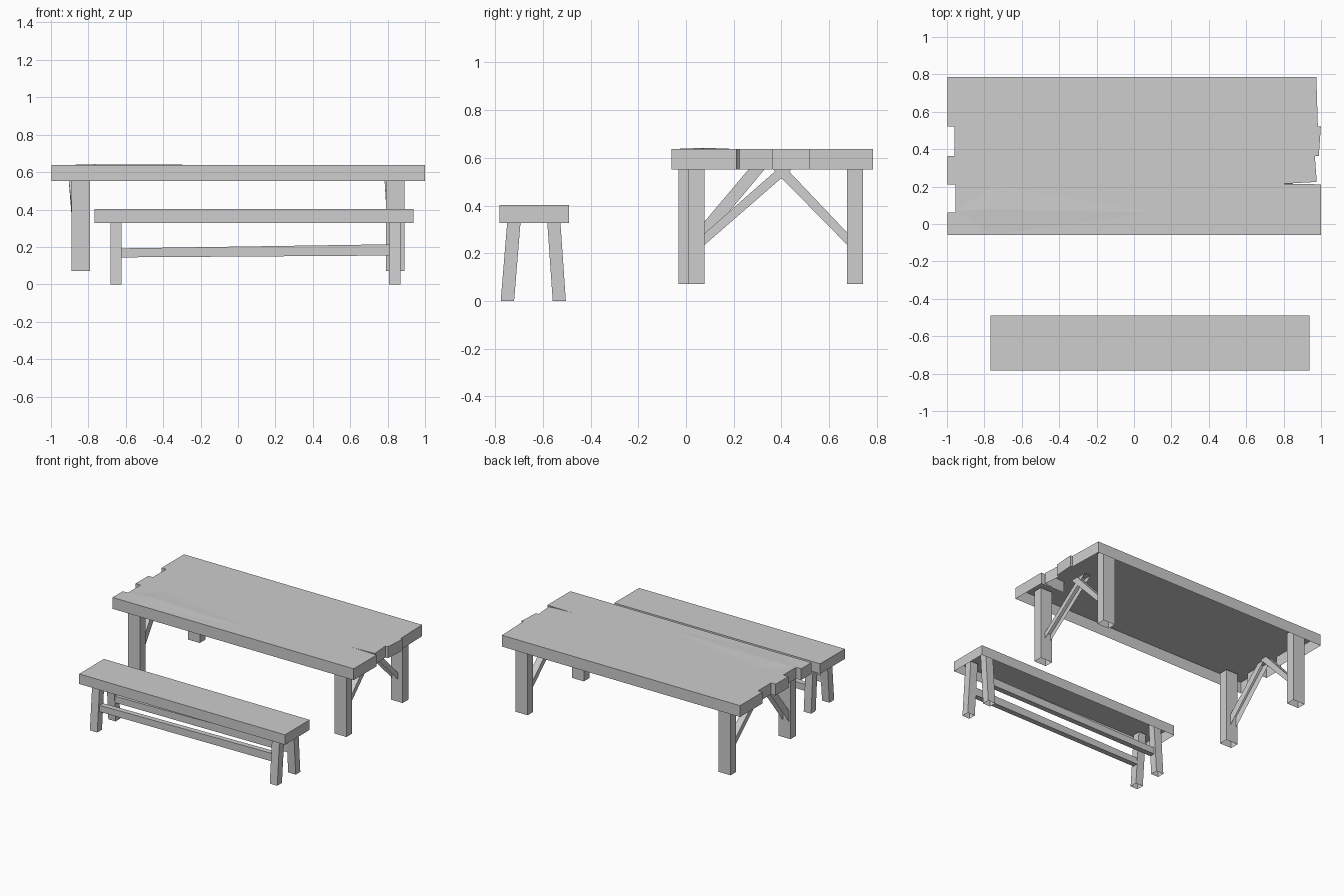
import bpy
import bmesh
from mathutils import Vector

cube = bpy.data.objects.get("Cube")
if cube:
    bpy.data.objects.remove(cube, do_unlink=True)

GREY = (0.61, 0.61, 0.61, 1.0)
wood = bpy.data.materials.new("plain grey wood")
wood.use_nodes = True
wood.diffuse_color = GREY
wood.node_tree.nodes["Principled BSDF"].inputs["Base Color"].default_value = GREY


def finish(name, bm):
    bmesh.ops.recalc_face_normals(bm, faces=bm.faces)
    mesh = bpy.data.meshes.new(name)
    bm.to_mesh(mesh)
    bm.free()
    mesh.materials.append(wood)
    obj = bpy.data.objects.new(name, mesh)
    bpy.context.collection.objects.link(obj)
    return obj


def prism(name, outline, shift, start_cap=True, end_cap=True, open_side=None):
    """Sweep an outline along a shift vector; caps or one side may stay open."""
    bm = bmesh.new()
    shift = Vector(shift)
    start = [bm.verts.new(p) for p in outline]
    end = [bm.verts.new(Vector(p) + shift) for p in outline]
    for i in range(len(outline)):
        if i != open_side:
            j = (i + 1) % len(outline)
            bm.faces.new((start[i], start[j], end[j], end[i]))
    if start_cap:
        bm.faces.new(start[::-1])
    if end_cap:
        bm.faces.new(end)
    return finish(name, bm)


def shell(name, x, y, z, lean=0.0, top=True):
    """Box without a bottom; lean slides the top along y."""
    outline = [(x[0], y[0], z[0]), (x[1], y[0], z[0]),
               (x[1], y[1], z[0]), (x[0], y[1], z[0])]
    return prism(name, outline, (0, lean, z[1] - z[0]), start_cap=False, end_cap=top)


# Table top: a shell open below, with broken plank ends and one long crack
TOP, UNDER = 0.637, 0.552
edge = [(-0.997, -0.06), (1, -0.06), (1, 0.212), (0.8, 0.215), (0.977, 0.225),
        (0.967, 0.363), (0.988, 0.363), (0.999, 0.52), (0.983, 0.52),
        (0.975, 0.785), (-0.997, 0.785), (-0.997, 0.52), (-0.96, 0.52),
        (-0.96, 0.363), (-0.997, 0.363), (-0.997, 0.212), (-0.955, 0.212),
        (-0.955, 0.062), (-0.997, 0.062)]
prism("table_top", [(x, y, UNDER) for x, y in edge], (0, 0, TOP - UNDER),
      start_cap=False)

# Slight warp on the table surface
bm = bmesh.new()
rim = [bm.verts.new((x, y, TOP)) for x, y in
       [(-0.952, 0.07), (-0.75, -0.055), (0.1, 0.06), (-0.75, 0.21)]]
peak = bm.verts.new((-0.77, 0.08, TOP + 0.005))
for i, v in enumerate(rim):
    bm.faces.new((v, rim[(i + 1) % 4], peak))
finish("table_warp", bm)

# Table legs, running up inside the table top
FOOT, LEG_TOP = 0.07, 0.62
for side, xs, front in (("right", (-0.889, -0.79), -0.032),
                        ("left", (0.792, 0.891), 0.011)):
    shell(f"table_front_leg_{side}", xs, (front, front + 0.066), (FOOT, LEG_TOP))
    shell(f"table_back_leg_{side}", xs, (0.676, 0.742), (FOOT, LEG_TOP))


# Diagonal braces, open below, each leaning sideways toward its top
def brace(name, low, high, x_low, x_high, width=0.05):
    bottom, top = [(x_low, y, z) for y, z in low], [(x_high, y, z) for y, z in high]
    return prism(name, bottom + top, (width, 0, 0), open_side=1)


brace("table_front_brace_left", [(0.07, 0.276), (0.07, 0.228)],
      [(0.475, 0.58), (0.415, 0.58)], 0.804, 0.782)
brace("table_front_brace_right", [(0.03, 0.276), (0.03, 0.193)],
      [(0.353, 0.58), (0.286, 0.58)], -0.876, -0.907)
for side, x_low, x_high in (("left", 0.804, 0.787), ("right", -0.866, -0.888)):
    brace(f"table_back_brace_{side}", [(0.68, 0.282), (0.68, 0.231)],
          [(0.337, 0.58), (0.397, 0.58)], x_low, x_high)

# Bench seat shell and splayed legs
SEAT, SEAT_TOP = 0.327, 0.402
shell("bench_seat", (-0.768, 0.937), (-0.783, -0.49), (SEAT, SEAT_TOP))
for side, xs in (("right", (-0.683, -0.622)), ("left", (0.807, 0.869))):
    shell(f"bench_front_leg_{side}", xs, (-0.777, -0.721), (0, 0.39), 0.032)
    shell(f"bench_back_leg_{side}", xs, (-0.559, -0.504), (0, 0.39), -0.027)

# Long bench stretchers, slightly higher at one end
for name, y in (("front", -0.748), ("back", -0.568)):
    rail = [(-0.64, y, 0.144), (0.82, y, 0.154), (0.82, y, 0.214), (-0.64, y, 0.192)]
    prism(f"bench_{name}_stretcher", rail, (0, 0.04, 0))
